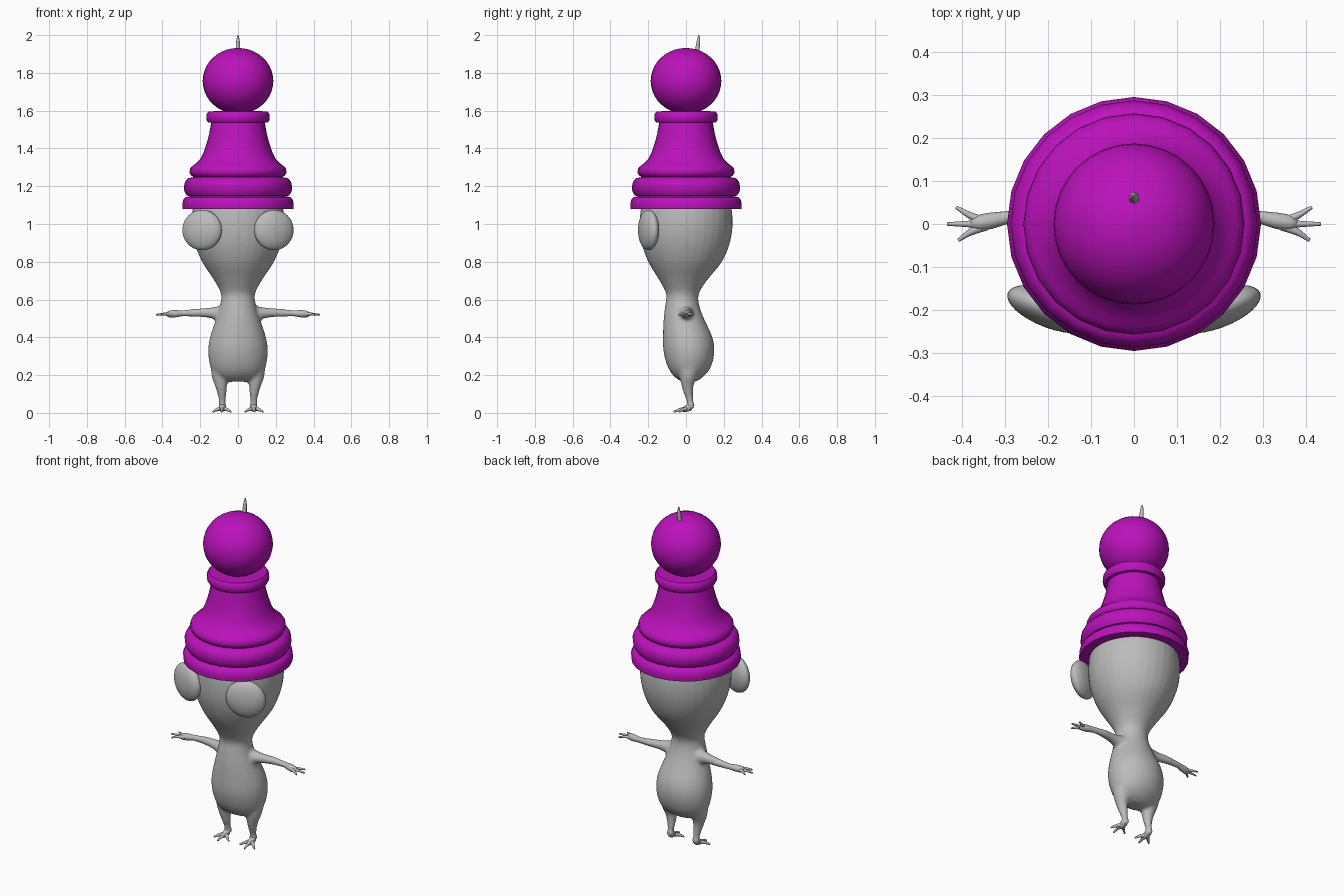
import bpy, bmesh, math
from mathutils import Vector, Matrix

if "Cube" in bpy.data.objects:
    bpy.data.objects.remove(bpy.data.objects["Cube"])


def material(name, rgb):
    m = bpy.data.materials.new(name)
    m.diffuse_color = (*rgb, 1)
    m.use_nodes = True
    m.node_tree.nodes["Principled BSDF"].inputs["Base Color"].default_value = m.diffuse_color
    return m


GREY = material("skin grey", (0.5, 0.5, 0.5))
PURPLE = material("hat purple", (0.5, 0.006, 0.5))


def activate(ob):
    bpy.ops.object.select_all(action='DESELECT')
    ob.select_set(True)
    bpy.context.view_layer.objects.active = ob


def finish(name, bm, mat, angle=40):
    bmesh.ops.remove_doubles(bm, verts=bm.verts, dist=1e-5)
    bmesh.ops.recalc_face_normals(bm, faces=bm.faces)
    me = bpy.data.meshes.new(name)
    bm.to_mesh(me)
    bm.free()
    me.materials.append(mat)
    ob = bpy.data.objects.new(name, me)
    bpy.context.collection.objects.link(ob)
    activate(ob)
    bpy.ops.object.shade_smooth_by_angle(angle=math.radians(angle))
    return ob


def rings_to_mesh(bm, rings):
    """Skin a list of equal vertex loops and cap both ends."""
    loops = [[bm.verts.new(p) for p in r] for r in rings]
    n = len(loops[0])
    for a, b in zip(loops, loops[1:]):
        for i in range(n):
            j = (i + 1) % n
            bm.faces.new((a[i], a[j], b[j], b[i]))
    bm.faces.new(loops[0][::-1])
    bm.faces.new(loops[-1])


def spline(keys, steps):
    """Catmull-Rom interpolation of key tuples."""
    k = [Vector(p) for p in keys]
    out = []
    for i in range(len(k) - 1):
        p0, p1, p2, p3 = k[max(i - 1, 0)], k[i], k[i + 1], k[min(i + 2, len(k) - 1)]
        for s in range(steps):
            t = s / steps
            out.append(p1 + (p2 - p0) * (t / 2) + (2 * p0 - 5 * p1 + 4 * p2 - p3) * (t * t / 2)
                       + (3 * p1 - p0 - 3 * p2 + p3) * (t ** 3 / 2))
    return out + [k[-1]]


def limb(bm, keys, side=1, sides=12, steps=4):
    """Tapered round tube through (x, y, z, radius) keys."""
    pts = spline([(side * x, y, z, r) for x, y, z, r in keys], steps)
    pos = [p.to_3d() for p in pts]
    rings = []
    for i, p in enumerate(pts):
        d = (pos[min(i + 1, len(pos) - 1)] - pos[max(i - 1, 0)]).normalized()
        ref = Vector((0, 1, 0)) if abs(d.y) < 0.75 else Vector((1, 0, 0))
        u = d.cross(ref).normalized()
        v = d.cross(u)
        rings.append([pos[i] + p[3] * (u * math.cos(a) + v * math.sin(a))
                      for a in (math.tau * k / sides for k in range(sides))])
    rings_to_mesh(bm, rings)


# Body: head and torso from oval sections (z, half width, front y, back y)
SECTIONS = [(0.165, 0.06, -0.02, 0.05), (0.19, 0.115, -0.06, 0.09), (0.24, 0.145, -0.095, 0.13),
            (0.32, 0.158, -0.118, 0.15), (0.40, 0.148, -0.122, 0.14), (0.50, 0.115, -0.118, 0.095),
            (0.57, 0.095, -0.11, 0.07), (0.63, 0.09, -0.105, 0.068), (0.70, 0.125, -0.14, 0.11),
            (0.80, 0.19, -0.2, 0.19), (0.90, 0.23, -0.235, 0.232), (1.00, 0.245, -0.245, 0.247),
            (1.10, 0.235, -0.235, 0.237), (1.16, 0.2, -0.2, 0.2)]
bm = bmesh.new()
rings = []
for z, w, f, b in spline(SECTIONS, 4):
    rings.append([(w * math.cos(a), (f + b) / 2 + (b - f) / 2 * math.sin(a), z)
                  for a in (math.tau * k / 32 for k in range(32))])
rings_to_mesh(bm, rings)

# Arms and legs merge into the body
ARM = [(0.04, -0.005, 0.525, 0.06), (0.10, 0, 0.527, 0.04), (0.15, 0.005, 0.53, 0.028),
       (0.22, 0.015, 0.53, 0.022), (0.30, 0.015, 0.527, 0.017), (0.345, 0.005, 0.525, 0.018)]
LEG = [(0.08, 0.02, 0.26, 0.07), (0.092, 0.012, 0.20, 0.05), (0.09, 0.008, 0.15, 0.034),
       (0.085, 0.014, 0.10, 0.024), (0.083, 0.022, 0.06, 0.018), (0.083, 0.022, 0.025, 0.017)]
for s in (-1, 1):
    limb(bm, ARM, s)
    limb(bm, LEG, s)
body = finish("body", bm, GREY, 180)
remesh = body.modifiers.new("merge", 'REMESH')
remesh.mode = 'VOXEL'
remesh.voxel_size = 0.009
remesh.use_smooth_shade = True
soften = body.modifiers.new("soften", 'SMOOTH')
soften.factor = 0.5
soften.iterations = 6

for s, side in ((-1, "right"), (1, "left")):
    # Hand: palm and three fingers
    bm = bmesh.new()
    limb(bm, [(0.29, 0.016, 0.527, 0.014), (0.335, 0.007, 0.525, 0.019),
              (0.365, 0.002, 0.523, 0.017), (0.38, 0, 0.522, 0.008)], s)
    for tip in ((0.413, 0.039, 0.52), (0.434, 0, 0.52), (0.408, -0.038, 0.518)):
        limb(bm, [(0.345, tip[1] * 0.1, 0.524, 0.012),
                  (0.38, tip[1] * 0.5, 0.524, 0.008), (*tip, 0.004)], s, 8)
    finish(side + "_hand", bm, GREY, 60)

    # Foot: sole and three spread toes
    bm = bmesh.new()
    limb(bm, [(0.083, 0.022, 0.06, 0.016), (0.083, 0.024, 0.035, 0.019),
              (0.084, 0.0, 0.022, 0.017), (0.084, -0.02, 0.016, 0.01)], s)
    for tip in ((0.036, -0.035), (0.088, -0.066), (0.133, -0.035)):
        mid = (tip[0] + 0.084) / 2
        limb(bm, [(0.084, 0.008, 0.022, 0.014), (mid, tip[1] * 0.45, 0.018, 0.009),
                  (*tip, 0.005, 0.004)], s, 8)
    finish(side + "_foot", bm, GREY, 60)

    # Eye: flattened ball turned outwards
    bm = bmesh.new()
    place = (Matrix.Translation((s * 0.19, -0.198, 0.968))
             @ Matrix.Rotation(s * math.radians(20), 4, 'Z')
             @ Matrix.Diagonal((0.11, 0.045, 0.107, 1)))
    bmesh.ops.create_uvsphere(bm, u_segments=32, v_segments=20, radius=1, matrix=place)
    finish(side + "_eye", bm, GREY)


def lathe(name, profile, sides=24):
    bm = bmesh.new()
    rings_to_mesh(bm, [[(r * math.sin(math.tau * k / sides), r * math.cos(math.tau * k / sides), z)
                        for k in range(sides)] for r, z in profile])
    return finish(name, bm, PURPLE)


# Hat: stepped base, flared stem and collar
lathe("hat", [(0.22, 1.08), (0.293, 1.08), (0.295, 1.105), (0.29, 1.128), (0.278, 1.142),
              (0.255, 1.147), (0.272, 1.152), (0.284, 1.172), (0.287, 1.198), (0.28, 1.225),
              (0.265, 1.242), (0.235, 1.248), (0.25, 1.258), (0.257, 1.275), (0.253, 1.295),
              (0.24, 1.308), (0.225, 1.32), (0.2, 1.345), (0.182, 1.38), (0.165, 1.43),
              (0.152, 1.48), (0.142, 1.537), (0.158, 1.538), (0.166, 1.55), (0.168, 1.567),
              (0.165, 1.585), (0.156, 1.596), (0.10, 1.598)])

# Ball on top of the hat
bm = bmesh.new()
bmesh.ops.create_uvsphere(bm, u_segments=32, v_segments=20, radius=0.187,
                          matrix=Matrix.Translation((0, 0, 1.757))
                          @ Matrix.Diagonal((1, 1, 0.935, 1)))
finish("hat_ball", bm, PURPLE)

# Thin stalk poking out of the ball
bm = bmesh.new()
limb(bm, [(0, 0.055, 1.87, 0.013), (0, 0.061, 1.93, 0.012),
          (0, 0.066, 1.97, 0.009), (0, 0.068, 2.0, 0.003)], 1, 10)
finish("stalk", bm, GREY, 60)
